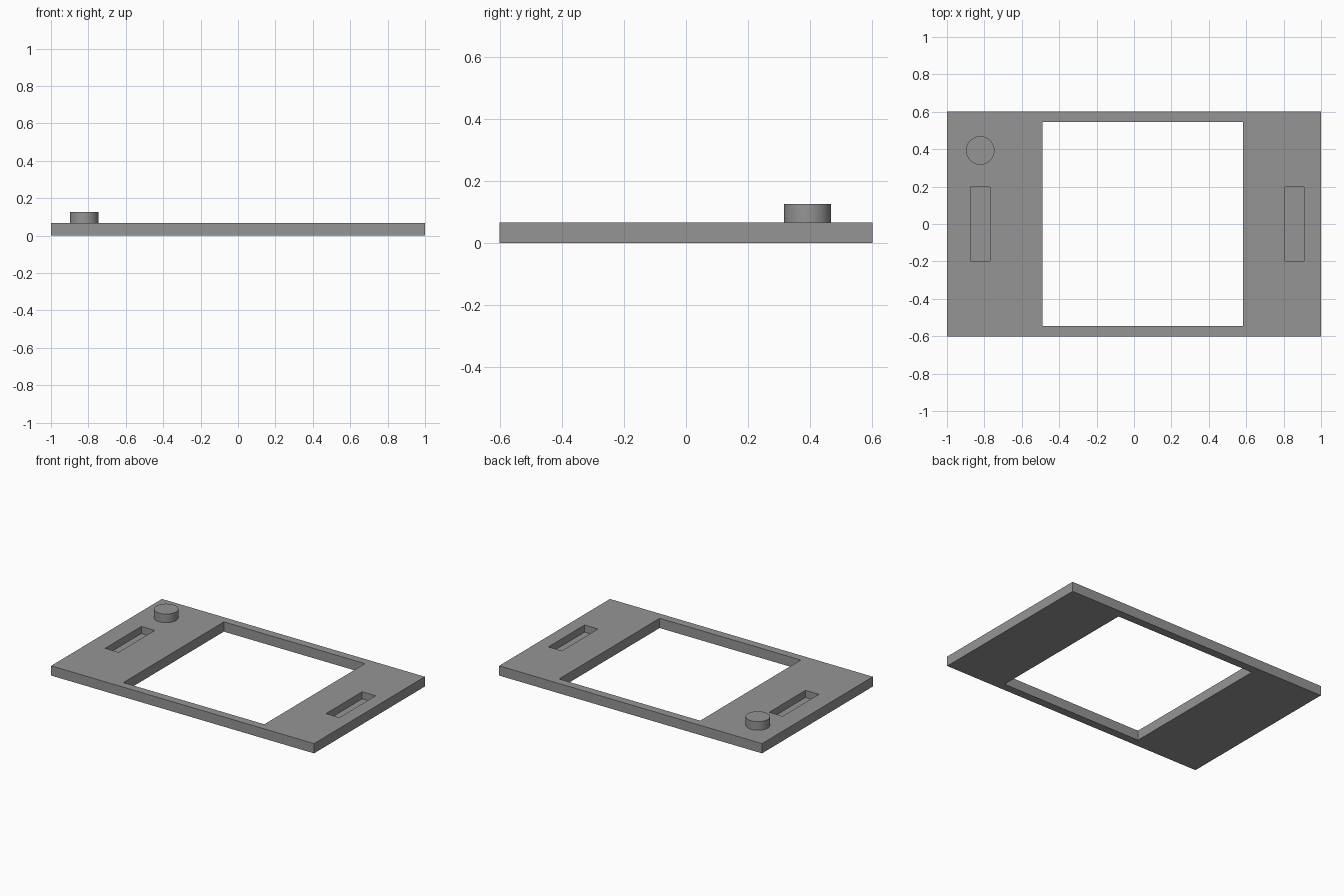
import bpy

if "Cube" in bpy.data.objects:
    bpy.data.objects.remove(bpy.data.objects["Cube"])

grey = bpy.data.materials.new("plain_grey")
grey.diffuse_color = (0.3, 0.3, 0.3, 1)
grey.use_nodes = True
grey.node_tree.nodes["Principled BSDF"].inputs["Base Color"].default_value = grey.diffuse_color

TOP = 0.067          # plate thickness
SLOT_FLOOR = 0.018   # floor height of the blind slots


def box(name, x0, x1, y0, y1, z0, z1):
    bpy.ops.mesh.primitive_cube_add(
        size=1, location=((x0 + x1) / 2, (y0 + y1) / 2, (z0 + z1) / 2))
    ob = bpy.context.object
    ob.name = name
    ob.scale = (x1 - x0, y1 - y0, z1 - z0)
    bpy.ops.object.transform_apply(location=True, rotation=True, scale=True)
    ob.data.materials.append(grey)
    return ob


def cut(target, cutter):
    mod = target.modifiers.new("cut", 'BOOLEAN')
    mod.operation = 'DIFFERENCE'
    mod.solver = 'EXACT'
    mod.object = cutter
    bpy.context.view_layer.objects.active = target
    bpy.ops.object.modifier_apply(modifier=mod.name)
    bpy.data.objects.remove(cutter)


# Face plate with a screen window and two blind slots
plate = box("face_plate", -1, 1, -0.602, 0.602, 0, TOP)
cut(plate, box("window_cutter", -0.49, 0.583, -0.546, 0.546, -0.1, 0.2))
for x0, x1 in ((-0.873, -0.771), (0.807, 0.909)):
    cut(plate, box("slot_cutter", x0, x1, -0.197, 0.197, SLOT_FLOOR, 0.2))

# Round knob at the back left corner
bpy.ops.mesh.primitive_cylinder_add(
    vertices=64, radius=0.076, depth=0.126 - TOP,
    location=(-0.822, 0.393, (0.126 + TOP) / 2))
knob = bpy.context.object
knob.name = "knob"
knob.data.materials.append(grey)
bpy.ops.object.shade_smooth_by_angle()
